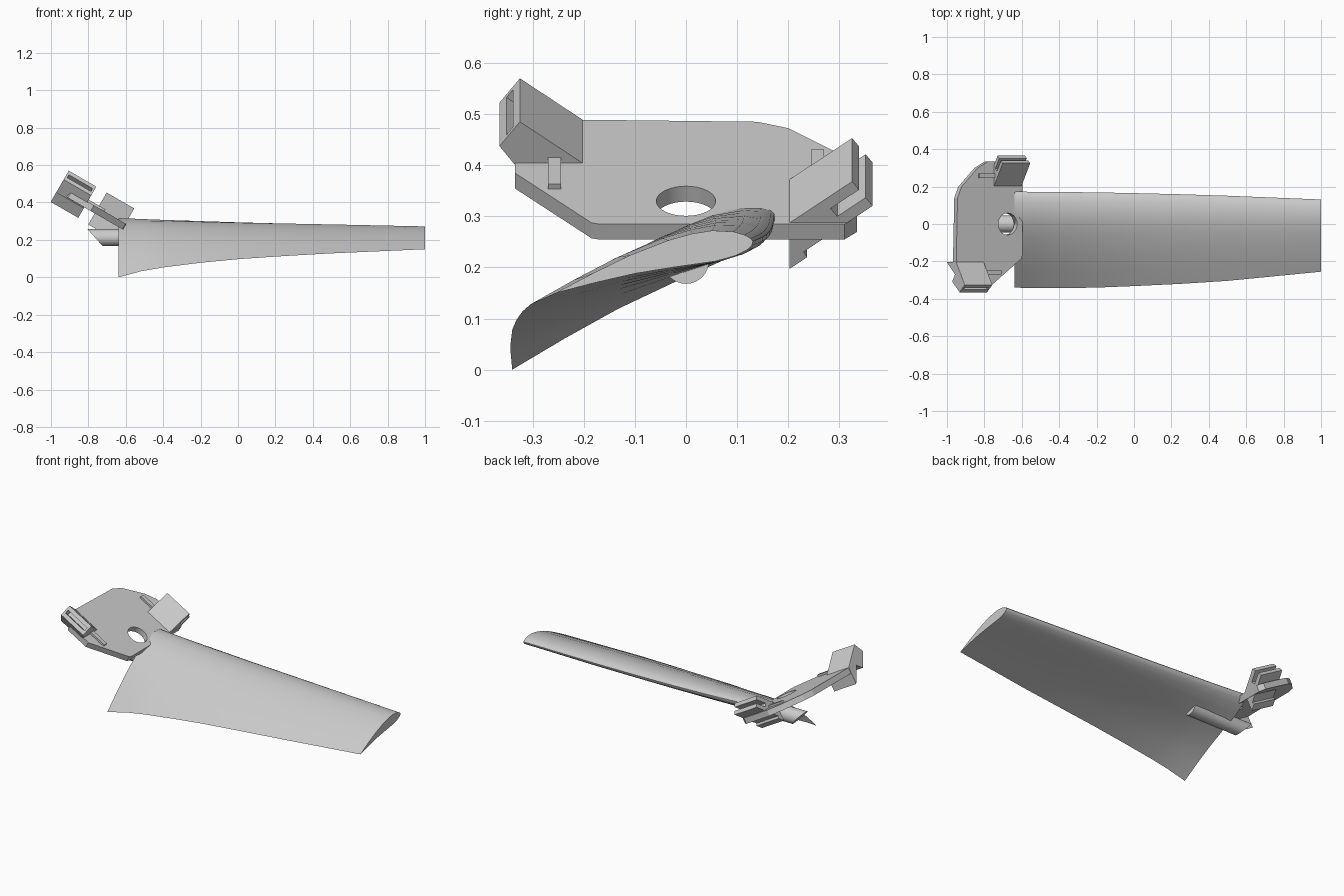
import bpy, bmesh, math
from mathutils import Vector, Matrix

if "Cube" in bpy.data.objects:
    bpy.data.objects.remove(bpy.data.objects["Cube"], do_unlink=True)

grey = bpy.data.materials.new("plain_grey")
grey.use_nodes = True
grey.diffuse_color = (0.6, 0.6, 0.6, 1)
grey.node_tree.nodes["Principled BSDF"].inputs["Base Color"].default_value = (0.6, 0.6, 0.6, 1)

# Hub frame: x runs down the tilted plate, z is its normal, origin at the hole
HUB = Matrix.Translation((-0.675, 0, 0.33)) @ Matrix.Rotation(math.radians(30), 4, 'Y')


def loft(name, rings, matrix=Matrix.Identity(4), smooth=False):
    """Closed skin through equal-length rings of points, capped at both ends."""
    bm = bmesh.new()
    loops = [[bm.verts.new(p) for p in ring] for ring in rings]
    n = len(loops[0])
    for a, b in zip(loops, loops[1:]):
        for i in range(n):
            j = (i + 1) % n
            bm.faces.new((a[i], a[j], b[j], b[i]))
    bm.faces.new(loops[0])
    bm.faces.new(loops[-1])
    bmesh.ops.recalc_face_normals(bm, faces=bm.faces)
    mesh = bpy.data.meshes.new(name)
    bm.to_mesh(mesh)
    bm.free()
    obj = bpy.data.objects.new(name, mesh)
    bpy.context.collection.objects.link(obj)
    obj.matrix_world = matrix
    mesh.materials.append(grey)
    if smooth:
        select(obj)
        bpy.ops.object.shade_smooth_by_angle(angle=math.radians(40))
    return obj


def select(obj):
    bpy.ops.object.select_all(action='DESELECT')
    obj.select_set(True)
    bpy.context.view_layer.objects.active = obj


def prism_z(name, outline, low, high):
    return loft(name, [[(u, v, w) for u, v in outline] for w in (low, high)], HUB)


def prism_x(name, profile, start, end):
    return loft(name, [[(u, v, w) for v, w in profile] for u in (start, end)], HUB)


def cut(obj, cutter):
    bpy.context.view_layer.update()
    mod = obj.modifiers.new("cut", 'BOOLEAN')
    mod.operation = 'DIFFERENCE'
    mod.solver = 'EXACT'
    mod.object = cutter
    select(obj)
    bpy.ops.object.modifier_apply(modifier=mod.name)
    bpy.data.objects.remove(cutter, do_unlink=True)


def circle(radius, count):
    return [(radius * math.cos(math.tau * i / count), radius * math.sin(math.tau * i / count))
            for i in range(count)]


# Twisted blade: airfoil as (fraction of chord from trailing edge, height / chord)
airfoil = [(0, 0), (.2, .047), (.4, .087), (.6, .11), (.72, .112), (.82, .102), (.92, .07),
           (.97, .04), (.995, .015), (1, 0), (.99, -.018), (.96, -.034), (.9, -.046),
           (.8, -.048), (.6, -.025), (.4, -.006), (.2, 0)]
# Stations: span, trailing y, trailing z, leading y, leading z
stations = [(-.64, -.34, 0, .173, .305), (-.52, -.343, .032, .172, .297),
            (-.4, -.343, .053, .171, .29), (-.2, -.34, .078, .169, .281),
            (0, -.332, .097, .165, .273), (.25, -.32, .114, .159, .266),
            (.5, -.304, .128, .151, .26), (1, -.255, .15, .131, .251)]
rings = []
for x, ty, tz, ly, lz in stations:
    chord = Vector((0, ly - ty, lz - tz))
    up = Vector((0, -chord.z, chord.y))
    rings.append([Vector((x, ty, tz)) + chord * s + up * h for s, h in airfoil])
loft("blade", rings, smooth=True)

# Blade root rod, with a slanted inner end
rod_rings = []
for x, slant in ((-.39, 0), (-.765, .9)):
    rod_rings.append([(x - slant * b, a, .213 + b) for a, b in circle(.045, 32)])
loft("root_rod", rod_rings, smooth=True)

# Hub plate with shaft hole
outline = [(-.318, -.2), (-.25, -.335), (-.11, -.335), (.085, -.185), (.09, -.17),
           (.09, .31), (.06, .335), (-.12, .335), (-.185, .3), (-.285, .2), (-.31, .14)]
plate = prism_z("hub_plate", outline, -.035, 0)
cut(plate, prism_z("hole_cutter", circle(.058, 48), -.1, .1))
select(plate)
bpy.ops.object.shade_smooth_by_angle(angle=math.radians(20))

# Interlocking clips on both sides of the plate
back_profile = [(.203, 0), (.325, .093), (.365, .038), (.23, -.066), (.237, -.078), (.203, -.104)]
front_profile = [(-.203, 0), (-.325, .093), (-.365, .038), (-.308, -.042), (-.27, -.012),
                 (-.245, -.045), (-.203, -.1)]
for name, profile, side, start, end, margin in (
        ("back_clip", back_profile, 1, -.085, .085, -.01),
        ("front_clip", front_profile, -1, -.319, -.149, .012)):
    clip = prism_x(name, profile, start, end)
    # Groove in the end face, along the clip
    mid, along, across = Vector((.345, .0655)), Vector((.795, .606)), Vector((-.606, .795))
    groove = [mid + along * a + across * b
              for a, b in ((-.07, -.011), (.02, -.011), (.02, .011), (-.07, .011))]
    cut(clip, prism_x("groove_cutter", [(side * p.x, p.y) for p in groove],
                      start + margin, end - margin))

# Small locating ribs beside the clips
for name, start, end, low, high in (("back_rib", -.18, -.08, .245, .27),
                                    ("front_rib", -.155, -.046, -.27, -.245)):
    prism_z(name, [(start, low), (end, low), (end, high), (start, high)], -.02, .012)
